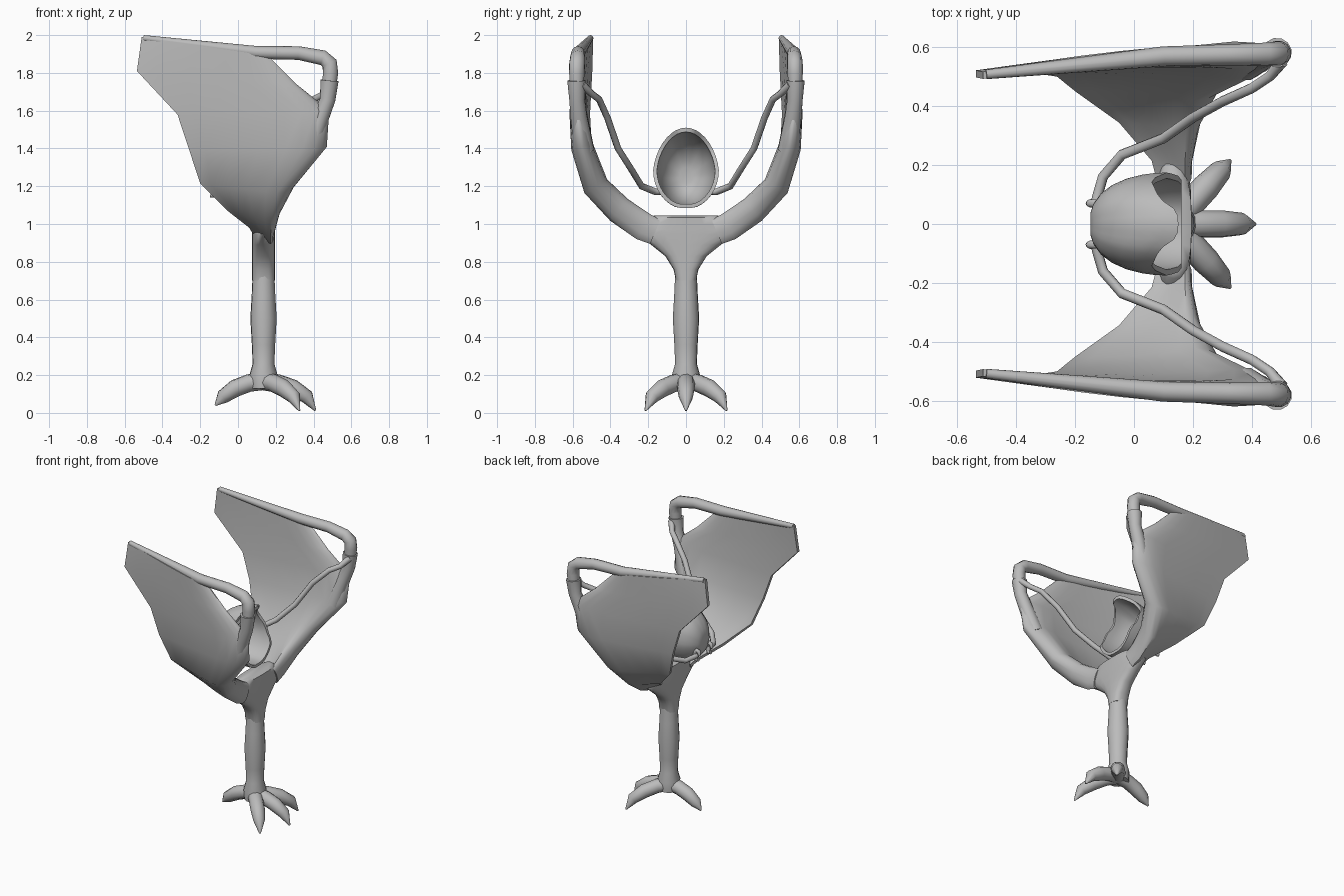
import bpy, bmesh, math
from mathutils import Vector

if "Cube" in bpy.data.objects:
    bpy.data.objects.remove(bpy.data.objects["Cube"])

grey = bpy.data.materials.new("plain grey")
grey.diffuse_color = (0.5, 0.5, 0.5, 1)
grey.use_nodes = True
grey.node_tree.nodes["Principled BSDF"].inputs["Base Color"].default_value = grey.diffuse_color


def finish(name, bm, angle=40):
    bmesh.ops.recalc_face_normals(bm, faces=bm.faces)
    me = bpy.data.meshes.new(name)
    bm.to_mesh(me)
    bm.free()
    me.materials.append(grey)
    ob = bpy.data.objects.new(name, me)
    bpy.context.collection.objects.link(ob)
    bpy.ops.object.select_all(action='DESELECT')
    ob.select_set(True)
    bpy.context.view_layer.objects.active = ob
    bpy.ops.object.shade_smooth_by_angle(angle=math.radians(angle))
    return ob


def loft(name, rings, angle=60):
    """Skin closed rings of points and cap both ends."""
    bm = bmesh.new()
    rings = [[bm.verts.new(p) for p in r] for r in rings]
    n = len(rings[0])
    for a, b in zip(rings, rings[1:]):
        for i in range(n):
            j = (i + 1) % n
            bm.faces.new((a[i], a[j], b[j], b[i]))
    bm.faces.new(rings[0])
    bm.faces.new(rings[-1])
    return finish(name, bm, angle)


def tube(name, pts, radii, side=1, sides=10):
    """Tapered tube through points; side=-1 mirrors in y."""
    pts = [Vector((x, y * side, z)) for x, y, z in pts]
    rings, u = [], None
    for i, p in enumerate(pts):
        t = (pts[min(i + 1, len(pts) - 1)] - pts[max(i - 1, 0)]).normalized()
        if u is None:
            u = t.orthogonal()
        u = (u - t * u.dot(t)).normalized()
        v = t.cross(u)
        rings.append([p + radii[i] * (u * math.cos(a) + v * math.sin(a))
                      for a in (2 * math.pi * k / sides for k in range(sides))])
    return loft(name, rings)


# leg with a soft calf bulge
tube("leg", [(0.135, 0, z) for z in (0.13, 0.2, 0.26, 0.36, 0.5, 0.62, 0.75, 0.9)],
     [0.07, 0.075, 0.058, 0.062, 0.07, 0.063, 0.057, 0.058], sides=14)

# toes: centre, two splayed, one behind
for name, tx, ty, tz in (("centre_toe", 0.41, 0, 0.012), ("left_toe", 0.325, 0.215, 0.012),
                         ("right_toe", 0.325, -0.215, 0.012), ("back_toe", -0.12, 0, 0.04)):
    path = [(0.13 + (tx - 0.13) * f, ty * f, z)
            for f, z in ((0, 0.17), (0.3, 0.157), (0.58, 0.13), (0.84, 0.085), (1, tz))]
    tube(name, path, [0.05, 0.047, 0.047, 0.038, 0.005])

# forked body: stacked rounded sections flaring sideways, with the crotch filled
sections = [(0.7, 0.053), (0.76, 0.066), (0.83, 0.11), (0.89, 0.185), (0.945, 0.262),
            (0.97, 0.25), (1.0, 0.22), (1.035, 0.185), (1.046, 0.17)]
rings = []
for z, w in sections:
    ring = []
    d = 0.03 if z > 1.04 else 0.06
    for k in range(20):
        a = 2 * math.pi * k / 20
        c, s = math.cos(a), math.sin(a)
        ring.append(Vector((0.135 + d * math.copysign(abs(c) ** 0.75, c),
                            w * math.copysign(abs(s) ** 0.75, s), z)))
    rings.append(ring)
loft("forked_body", rings)

# wing rows from shoulder to tip: trailing point, leading point, half thickness in front
rows = [((0.075, 0.16, 0.965), (0.195, 0.16, 0.965), 0.07),
        ((0.06, 0.22, 0.99), (0.197, 0.22, 0.99), 0.075),
        ((-0.05, 0.35, 1.075), (0.225, 0.35, 1.08), 0.074),
        ((-0.2, 0.46, 1.22), (0.295, 0.475, 1.2), 0.07),
        ((-0.26, 0.51, 1.4), (0.47, 0.55, 1.41), 0.06),
        ((-0.32, 0.52, 1.58), (0.483, 0.575, 1.6), 0.046),
        ((-0.535, 0.508, 1.81), (0.31, 0.575, 1.74), 0.03),
        ((-0.51, 0.503, 1.99), (0.16, 0.575, 1.89), 0.025)]
chord = [0, 0.12, 0.3, 0.5, 0.7, 0.82, 0.91, 0.97, 1]


def wing_rings(side):
    rings = []
    for i, (a, b, t) in enumerate(rows):
        lo, hi = rows[max(i - 1, 0)][1], rows[min(i + 1, len(rows) - 1)][1]
        n = Vector((0, hi[2] - lo[2], -(hi[1] - lo[1]))).normalized()
        a, b = Vector(a), Vector(b)
        outer, inner = [], []
        for u in chord:
            h = 0.012 + (t - 0.012) * min(u / 0.82, 1) ** 1.3
            if u > 0.82:
                h *= math.sqrt(max(0.02, 1 - ((u - 0.82) / 0.18) ** 2))
            p = a.lerp(b, u) + n * 0.012 * math.sin(math.pi * u)
            outer.append(p + n * h)
            inner.append(p - n * h)
        ring = outer + inner[::-1]
        for p in ring:
            p.y *= side
        rings.append(ring)
    return rings


# forearm, wrist and the bar that returns as the top edge of the wing
arm = [(0.38, 0.54, 1.39), (0.44, 0.568, 1.57), (0.475, 0.577, 1.66), (0.484, 0.58, 1.76)]
bar = [(0.48, 0.578, 1.7), (0.49, 0.578, 1.8), (0.485, 0.577, 1.85), (0.45, 0.574, 1.88),
       (0.32, 0.572, 1.905), (0.1, 0.567, 1.908), (-0.5, 0.506, 1.984)]
# cord from wrist to the back of the head
cord = [(0.5, 0.55, 1.74), (0.46, 0.5, 1.69), (0.4, 0.46, 1.66), (0.3, 0.415, 1.56),
        (0.2, 0.36, 1.4), (0.1, 0.29, 1.29), (-0.04, 0.235, 1.2), (-0.105, 0.16, 1.17),
        (-0.125, 0.09, 1.175), (-0.13, 0.06, 1.18)]

for side, tag in ((1, "left"), (-1, "right")):
    loft(tag + "_wing", wing_rings(side), 50)
    tube(tag + "_forearm", arm, [0.055, 0.045, 0.042, 0.05], side, 12)
    tube(tag + "_wrist_and_top_edge", bar, [0.036, 0.042, 0.042, 0.04, 0.036, 0.034, 0.016],
         side, 12)
    tube(tag + "_cord", cord, [0.022] + [0.018] * 9, side, 8)
    # small clasping hook at the end of the cord
    hook = [(-0.138 + 0.018 * math.cos(a), 0.07, 1.185 + 0.036 * math.sin(a))
            for a in (math.radians(d) for d in range(-120, 181, 50))]
    tube(tag + "_hook", hook, [0.014] * 6 + [0.008], side, 8)

# open hood-shaped head facing +x: peaked brow, receding sides, jutting lower lip
N = 36


def rim_x(s):
    """Forward reach of the rim from bottom (s=-1) to top (s=1)."""
    keys = [(-1, 0.16), (-0.5, 0.16), (0, 0.11), (0.5, 0.06), (0.8, 0.08), (1, 0.15)]
    for (s0, x0), (s1, x1) in zip(keys, keys[1:]):
        if s <= s1 + 1e-6:
            f = (s - s0) / (s1 - s0)
            return x0 + (x1 - x0) * f * f * (3 - 2 * f)
    return keys[-1][1]


def head_ring(f, inset):
    """f = 0 at the back pole, 1 at the rim."""
    r = math.sin(f * math.pi / 2) ** 0.8
    ring = []
    for k in range(N):
        a = 2 * math.pi * k / N
        c, s = math.cos(a), math.sin(a)
        x = -0.15 + inset * (1 - f) + (rim_x(s) + 0.15) * (1 - math.cos(f * math.pi / 2))
        y = (0.174 - inset) * r * c * (1 - 0.12 * max(s, 0))
        z = 1.25 + 0.035 * f + (0.225 if s > 0 else 0.205) * (1 - inset * 5) * r * s
        ring.append(Vector((x, y, max(z, 1.085 + inset))))
    return ring


steps = [0.1, 0.2, 0.35, 0.5, 0.65, 0.8, 0.9, 1]
loft("hood_head", [head_ring(f, 0) for f in steps] + [head_ring(f, 0.02) for f in reversed(steps)])
